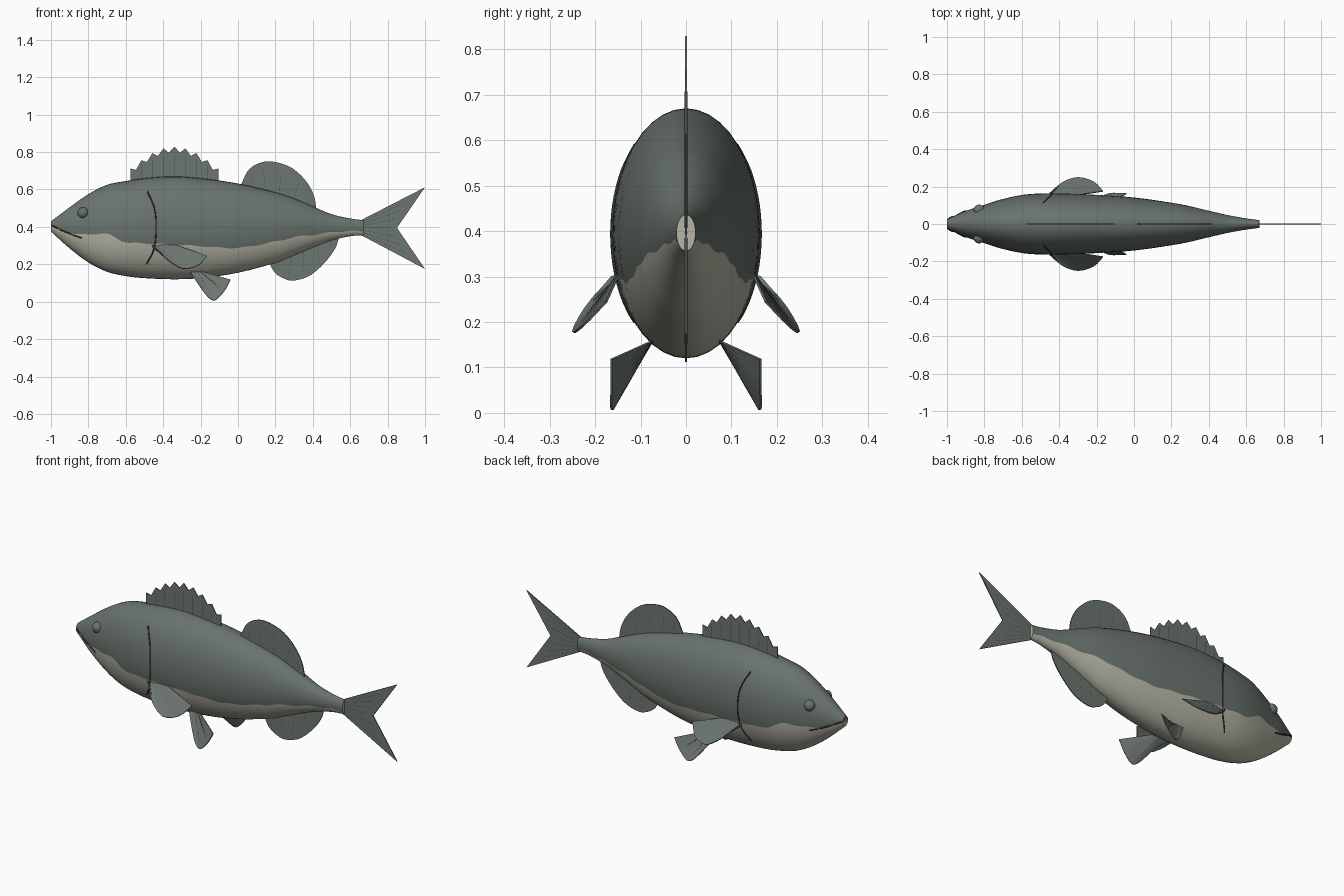
import bpy, bmesh, math
from mathutils import Vector

if "Cube" in bpy.data.objects:
    bpy.data.objects.remove(bpy.data.objects["Cube"])


def material(name, r, g, b):
    mat = bpy.data.materials.new(name)
    mat.use_nodes = True
    mat.diffuse_color = (r, g, b, 1)
    mat.node_tree.nodes["Principled BSDF"].inputs["Base Color"].default_value = (r, g, b, 1)
    return mat


BACK = material("grey green back", .14, .17, .15)
BELLY = material("pale cream belly", .46, .46, .38)
FIN = material("grey green fin", .15, .18, .16)
LINE = material("dark crease", .03, .035, .033)
RAY = material("dark fin ray", .06, .075, .065)


def sample(points, count, smooth=True):
    """Even samples along a polyline or a Catmull-Rom curve."""
    p = [Vector(q) for q in points]
    last = len(p) - 1
    result = []
    for k in range(count + 1):
        t = k / count * last
        i = min(int(t), last - 1)
        t -= i
        b, c = p[i], p[i + 1]
        if smooth:
            a = p[i - 1] if i else b * 2 - c
            d = p[i + 2] if i + 2 <= last else c * 2 - b
            result.append((b * 2 + (c - a) * t + (a * 2 - b * 5 + c * 4 - d) * t ** 2
                           + (b * 3 - a - c * 3 + d) * t ** 3) * 0.5)
        else:
            result.append(b.lerp(c, t))
    return result


def mesh_object(name, bm, *mats):
    bmesh.ops.recalc_face_normals(bm, faces=bm.faces)
    mesh = bpy.data.meshes.new(name)
    bm.to_mesh(mesh)
    bm.free()
    for mat in mats:
        mesh.materials.append(mat)
    obj = bpy.data.objects.new(name, mesh)
    bpy.context.collection.objects.link(obj)
    return obj


def smooth_shade(obj):
    bpy.ops.object.select_all(action="DESELECT")
    obj.select_set(True)
    bpy.context.view_layer.objects.active = obj
    bpy.ops.object.shade_smooth_by_angle(angle=math.radians(40))


def tubes(name, paths, radius, mat):
    curve = bpy.data.curves.new(name, "CURVE")
    curve.dimensions = "3D"
    curve.bevel_depth = radius
    curve.bevel_resolution = 1
    for path in paths:
        spline = curve.splines.new("POLY")
        spline.points.add(len(path) - 1)
        for point, co in zip(spline.points, path):
            point.co = (*co, 1)
    curve.materials.append(mat)
    bpy.context.collection.objects.link(bpy.data.objects.new(name, curve))


# Body stations: x, top, bottom, half width, height of the colour border
stations = sample([
    (-1, .43, .375, .025, .405), (-.9, .505, .285, .07, .365),
    (-.8, .575, .21, .103, .36), (-.7, .625, .16, .134, .362),
    (-.6, .645, .137, .155, .318), (-.5, .66, .126, .163, .312),
    (-.35, .67, .12, .162, .305), (-.2, .66, .126, .156, .297),
    (0, .632, .155, .142, .288), (.2, .585, .208, .114, .322),
    (.3, .552, .248, .095, .345), (.4, .51, .29, .071, .357),
    (.5, .468, .328, .048, .371), (.6, .445, .35, .03, .378),
    (.67, .436, .356, .021, .376)], 84)


def side_y(x, z):
    """Half width of the body at x and z."""
    s = min(stations, key=lambda q: abs(q[0] - x))
    mid, half = (s[1] + s[2]) / 2, (s[1] - s[2]) / 2
    return s[3] * math.sqrt(max(0, 1 - ((z - mid) / half) ** 2))


# Body: elliptical rings with an edge loop along the colour border
UPPER, LOWER = 24, 16
bm = bmesh.new()
rings = []
for k, (x, top, bottom, width, border) in enumerate(stations):
    mid, half = (top + bottom) / 2, (top - bottom) / 2
    wave = .003 * math.sin(x * 43) * (0 < k < len(stations) - 1)
    start = math.asin((border + wave - mid) / half)
    angles = [start + (math.pi - 2 * start) * i / UPPER for i in range(UPPER)]
    angles += [math.pi - start + (math.pi + 2 * start) * i / LOWER for i in range(LOWER)]
    rings.append([bm.verts.new((x, width * math.cos(a), mid + half * math.sin(a)))
                  for a in angles])
total = UPPER + LOWER
for r, s in zip(rings, rings[1:]):
    for i in range(total):
        j = (i + 1) % total
        bm.faces.new((r[i], r[j], s[j], s[i])).material_index = int(i >= UPPER)
bm.faces.new(rings[0][:UPPER + 1])
bm.faces.new(rings[0][UPPER:] + rings[0][:1]).material_index = 1
bm.faces.new(rings[-1]).material_index = 1
smooth_shade(mesh_object("body", bm, BACK, BELLY))


def fin(name, base, rim, columns, ray_step, thickness=.005):
    """Thin web between a base line and a rim line, with raised rays."""
    base = sample(base, columns, False)
    if len(rim) != columns + 1:
        rim = sample(rim, columns)
    rim = [Vector(p) for p in rim]
    bm = bmesh.new()
    lower = [bm.verts.new(p) for p in base]
    upper = [bm.verts.new(p) for p in rim]
    for i in range(columns):
        bm.faces.new((lower[i], lower[i + 1], upper[i + 1], upper[i]))
    obj = mesh_object(name, bm, FIN)
    solid = obj.modifiers.new("thickness", "SOLIDIFY")
    solid.thickness = thickness
    solid.offset = 0
    rays = [(base[i], base[i].lerp(rim[i], .8)) for i in range(ray_step, columns, ray_step)]
    tubes(name + "_rays", rays, thickness * .6, RAY)


# Spiny front dorsal fin
SPINES = 16
rim = []
for i in range(SPINES + 1):
    t = i / SPINES
    rim.append((-.575 + .47 * t, 0, .712 + .117 * math.sin(math.pi * t) - .03 * (i % 2)))
fin("front_dorsal_fin", [(-.575, 0, .61), (-.105, 0, .61)], rim, SPINES, 2)

# Rounded rear dorsal fin and anal fin
fin("rear_dorsal_fin", [(.02, 0, .59), (.42, 0, .46)],
    [(.02, 0, .635), (.055, 0, .703), (.11, 0, .74), (.18, 0, .75), (.28, 0, .72),
     (.36, 0, .65), (.405, 0, .57), (.42, 0, .49)], 24, 4)
fin("anal_fin", [(.17, 0, .25), (.54, 0, .37)],
    [(.17, 0, .2), (.2, 0, .152), (.25, 0, .122), (.3, 0, .113), (.385, 0, .14),
     (.465, 0, .21), (.52, 0, .285), (.54, 0, .345)], 24, 4)

# Forked tail fin
fork = sample([(1, 0, .612), (.85, 0, .395), (1, 0, .175)], 16, False)
fin("tail_fin", [(.65, 0, .432), (.65, 0, .36)], fork, 16, 2)

# Paired fins, eyes, gill covers and mouth
gill_paths, mouth_paths = [], []
for label, side in (("left", 1), ("right", -1)):
    def mirrored(points):
        return [(x, y * side, z) for x, y, z in points]

    fin(label + "_pectoral_fin",
        mirrored([(-.46, .13, .345), (-.48, .12, .31)]),
        mirrored([(-.165, .175, .245), (-.215, .225, .193), (-.3, .249, .178),
                  (-.385, .222, .23), (-.45, .165, .3)]), 12, 3)
    fin(label + "_pelvic_fin",
        mirrored([(-.18, .075, .158), (-.255, .075, .158)]),
        mirrored([(-.04, .164, .118), (-.075, .164, .055), (-.125, .164, .007),
                  (-.165, .15, .03), (-.21, .115, .09)]), 12, 3)

    eye_x, eye_z = -.828, .475
    bm = bmesh.new()
    bmesh.ops.create_uvsphere(bm, u_segments=24, v_segments=14, radius=.03)
    eye = mesh_object(label + "_eye", bm, BACK)
    eye.location = (eye_x, side * (side_y(eye_x, eye_z) - .006), eye_z)
    smooth_shade(eye)

    gill = sample([(-.485, 0, .59), (-.447, 0, .5), (-.438, 0, .39),
                   (-.45, 0, .28), (-.49, 0, .2)], 20)
    gill_paths.append([(p.x, side * side_y(p.x, p.z), p.z) for p in gill])
    mouth = sample([(-.996, 0, .408), (-.92, 0, .372), (-.835, 0, .34)], 12)
    mouth_paths.append([(p.x, side * side_y(p.x, p.z), p.z) for p in mouth])
tubes("gill_covers", gill_paths, .0035, LINE)
tubes("mouth", mouth_paths, .004, LINE)
